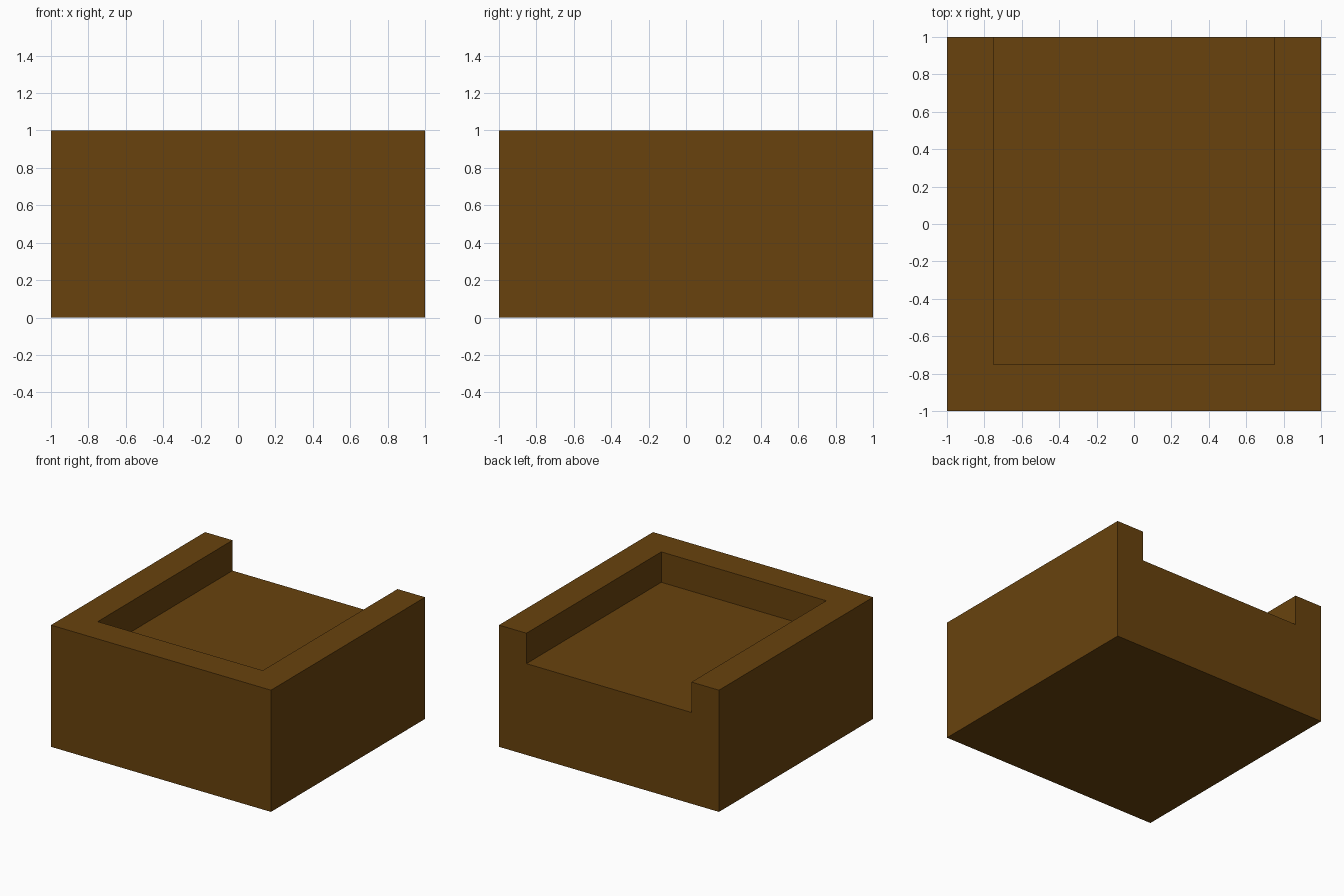
import bpy

if "Cube" in bpy.data.objects:
    bpy.data.objects.remove(bpy.data.objects["Cube"])


def box(name, x, y, z):
    """Add a box spanning the given (min, max) ranges."""
    spans = (x, y, z)
    bpy.ops.mesh.primitive_cube_add(size=1, location=[(a + b) / 2 for a, b in spans])
    ob = bpy.context.object
    ob.name = name
    ob.scale = [b - a for a, b in spans]
    bpy.ops.object.transform_apply(location=True, rotation=False, scale=True)
    return ob


wood = bpy.data.materials.new("brown")
wood.diffuse_color = (0.14, 0.055, 0.004, 1)
wood.use_nodes = True
wood.node_tree.nodes["Principled BSDF"].inputs["Base Color"].default_value = wood.diffuse_color

# Recess open at the top and the back
cutter = box("recess_cutter", (-0.75, 0.75), (-0.75, 1.2), (0.75, 1.2))
cutter.hide_render = True

# Solid block with the recess cut out
block = box("recessed_block", (-1, 1), (-1, 1), (0, 1))
block.data.materials.append(wood)
cut = block.modifiers.new("recess", 'BOOLEAN')
cut.operation = 'DIFFERENCE'
cut.solver = 'EXACT'
cut.object = cutter
bpy.ops.object.modifier_apply(modifier=cut.name)
bpy.data.objects.remove(cutter, do_unlink=True)
